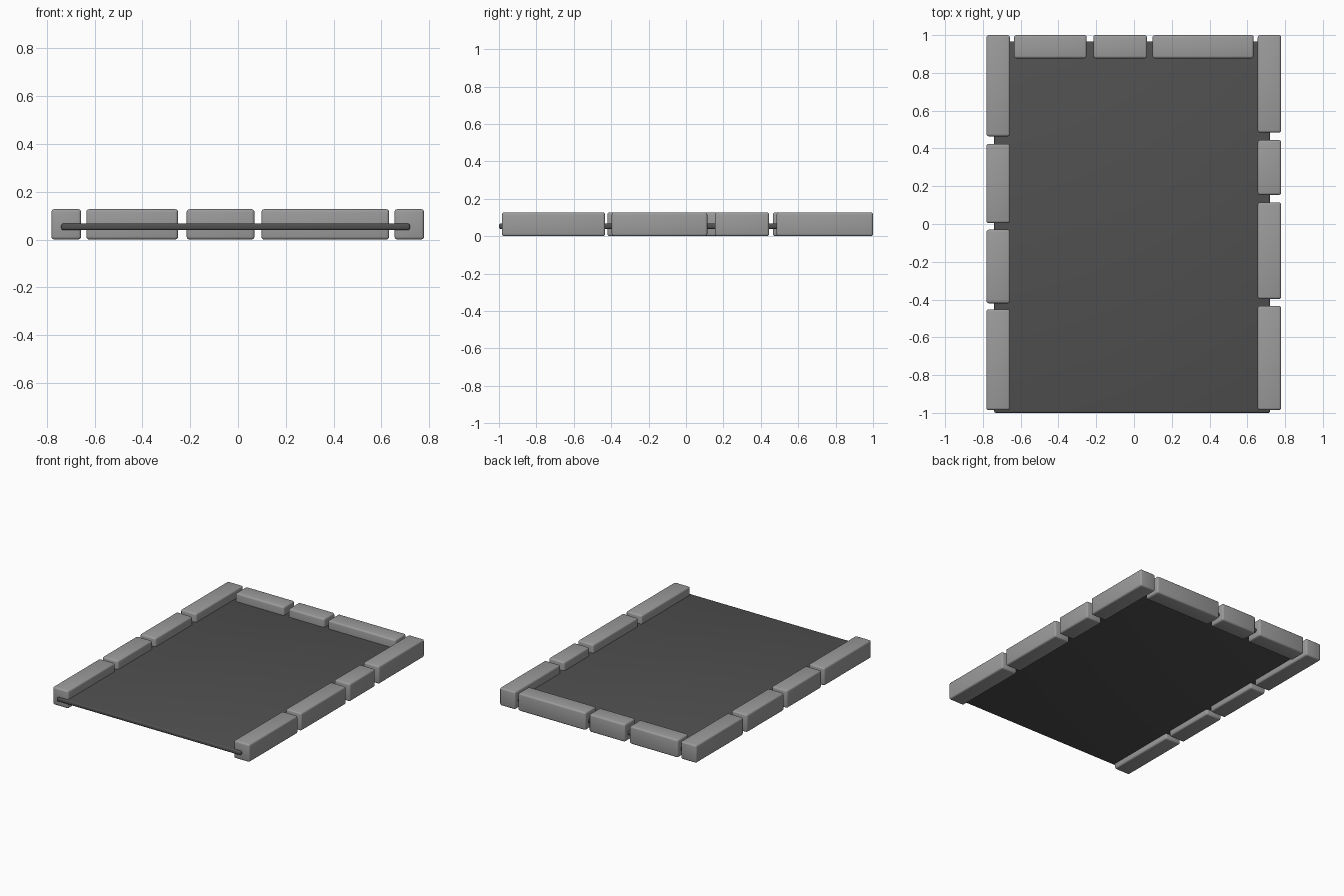
import bpy

if "Cube" in bpy.data.objects:
    bpy.data.objects.remove(bpy.data.objects["Cube"])


def block(name, x0, x1, y0, y1, z0, z1, bevel, shade):
    """Box given by its extents, with softly rounded edges."""
    bpy.ops.mesh.primitive_cube_add(size=1, location=((x0 + x1) / 2, (y0 + y1) / 2, (z0 + z1) / 2))
    ob = bpy.context.object
    ob.name = name
    ob.scale = (x1 - x0, y1 - y0, z1 - z0)
    bpy.ops.object.transform_apply(location=False, rotation=False, scale=True)
    mod = ob.modifiers.new("rounded_edges", 'BEVEL')
    mod.width = bevel
    mod.segments = 3
    bpy.ops.object.modifier_apply(modifier=mod.name)
    bpy.ops.object.shade_smooth_by_angle()
    ob.data.materials.append(shade)
    return ob


def grey(name, v):
    m = bpy.data.materials.new(name)
    m.diffuse_color = (v, v, v, 1)
    m.use_nodes = True
    m.node_tree.nodes["Principled BSDF"].inputs["Base Color"].default_value = m.diffuse_color
    return m


stone = grey("stone_grey", 0.33)
dark = grey("bed_dark_grey", 0.08)
H = 0.127

# Dark bed panel running through the kerb stones
block("bed_panel", -0.74, 0.72, -1.0, 0.965, 0.039, 0.067, 0.009, dark)

# Left kerb stones
for i, (a, b) in enumerate([(0.464, 1.0), (0.005, 0.424), (-0.42, -0.03), (-0.985, -0.452)]):
    block(f"left_kerb_{i + 1}", -0.781, -0.657, a, b, 0, H, 0.012, stone)

# Right kerb stones
for i, (a, b) in enumerate([(0.484, 1.0), (0.154, 0.444), (-0.397, 0.114), (-0.985, -0.433)]):
    block(f"right_kerb_{i + 1}", 0.655, 0.779, a, b, 0, H, 0.012, stone)

# Back kerb stones
for i, (a, b) in enumerate([(-0.635, -0.251), (-0.215, 0.069), (0.098, 0.633)]):
    block(f"back_kerb_{i + 1}", a, b, 0.877, 1.0, 0, H, 0.012, stone)
